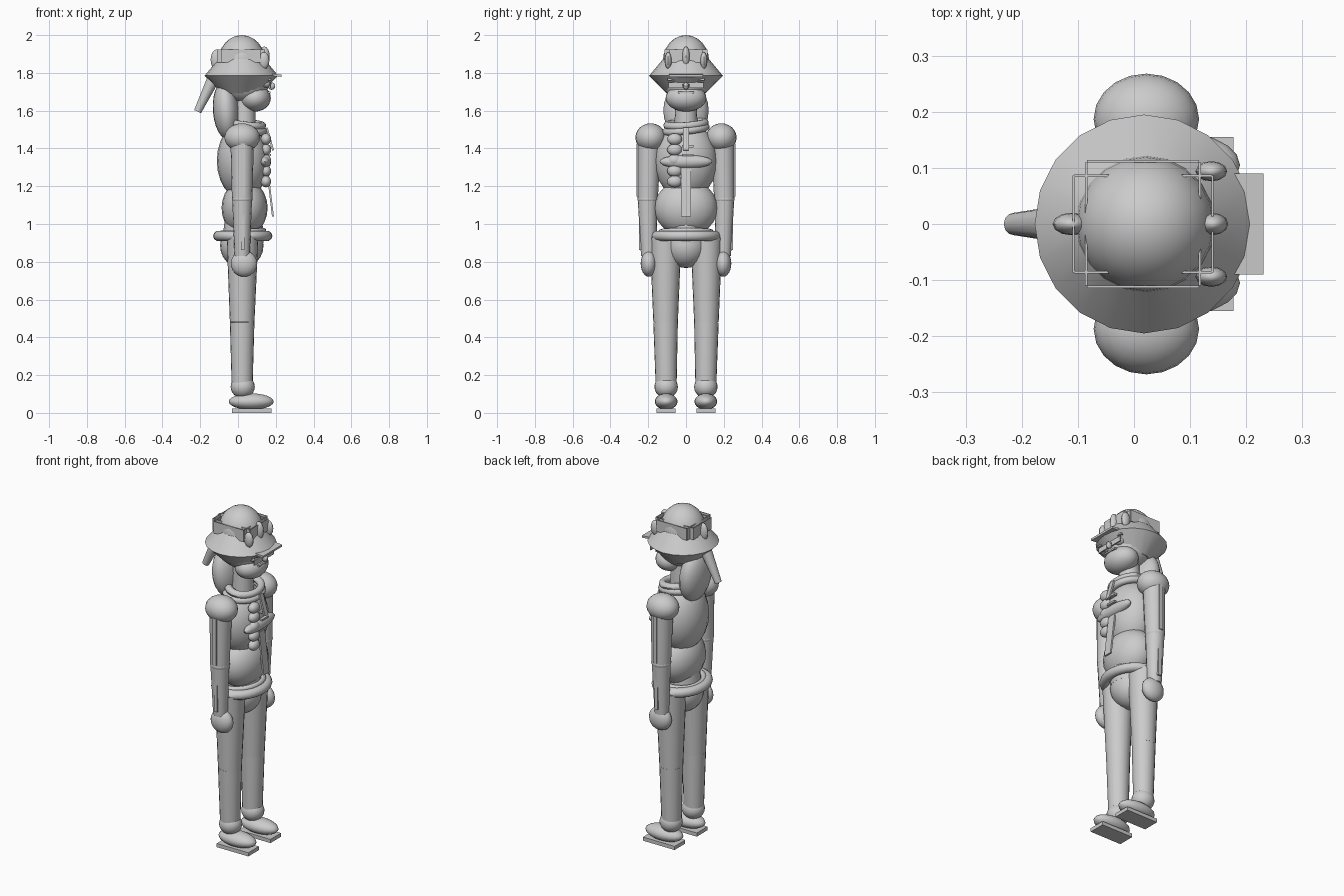
import bpy, math
from mathutils import Vector

grey = bpy.data.materials.new("light grey")
grey.diffuse_color = (0.6, 0.6, 0.6, 1)


def finish(name):
    o = bpy.context.object
    o.name = name
    o.data.materials.clear()
    o.data.materials.append(grey)
    bpy.ops.object.transform_apply(location=False, rotation=True, scale=True)
    bpy.ops.object.shade_smooth_by_angle(angle=math.radians(40))
    return o


def ball(name, loc, half, rot=(0, 0, 0), seg=20, rings=12):
    bpy.ops.mesh.primitive_uv_sphere_add(segments=seg, ring_count=rings, location=loc, rotation=rot)
    bpy.context.object.scale = half
    return finish(name)


def box(name, loc, size, rot=(0, 0, 0)):
    bpy.ops.mesh.primitive_cube_add(size=1, location=loc, rotation=rot)
    bpy.context.object.scale = size
    return finish(name)


def tube(name, a, b, r1, r2, seg=16):
    a, b = Vector(a), Vector(b)
    d = b - a
    bpy.ops.mesh.primitive_cone_add(vertices=seg, radius1=r1, radius2=r2, depth=d.length,
                                    location=(a + b) / 2,
                                    rotation=d.to_track_quat('Z', 'Y').to_euler())
    return finish(name)


def ring(name, loc, R, r, scale=(1, 1, 1), rot=(0, 0, 0)):
    bpy.ops.mesh.primitive_torus_add(major_segments=28, minor_segments=10, major_radius=R,
                                     minor_radius=r, location=loc, rotation=rot)
    bpy.context.object.scale = scale
    return finish(name)


def plate(name, a, b, y, width, thick):
    """Leaning strip from point a to b, both (x, z)."""
    ang = math.atan2(b[0] - a[0], b[1] - a[1])
    length = math.hypot(b[0] - a[0], b[1] - a[1])
    return box(name, ((a[0] + b[0]) / 2, y, (a[1] + b[1]) / 2), (thick, width, length), (0, ang, 0))


# hat: dome, flared brim, front visor
ball("hat_dome", (0.02, 0, 1.86), (0.125, 0.123, 0.14))
tube("brim_upper", (0.018, 0, 1.785), (0.018, 0, 1.875), 0.195, 0.12, 20)
tube("brim_lower", (0.018, 0, 1.69), (0.018, 0, 1.785), 0.10, 0.195, 20)
box("visor", (0.195, 0, 1.788), (0.07, 0.18, 0.012), (0, 0.08, 0))

# square hat band made of thin upright panels
for s in (-1, 1):
    box("band_panel_x", (0.016 + s * 0.124, 0, 1.89), (0.004, 0.172, 0.07))
    box("band_panel_y", (0.016, s * 0.112, 1.89), (0.2, 0.004, 0.07))
    box("band_edge_y", (0.016, s * 0.086, 1.89), (0.246, 0.004, 0.07))
    box("band_edge_x", (0.016 + s * 0.101, 0, 1.89), (0.004, 0.22, 0.07))

# tufts on the hat, hanging tail and back hair
ball("front_tuft", (0.14, 0, 1.885), (0.028, 0.02, 0.055), seg=12, rings=8)
ball("back_tuft", (-0.112, 0, 1.87), (0.033, 0.02, 0.055), seg=12, rings=8)
for s in (-1, 1):
    ball("side_tuft", (0.138, s * 0.094, 1.865), (0.028, 0.018, 0.045), seg=12, rings=8)
tube("hat_tail", (-0.125, 0, 1.78), (-0.214, 0, 1.595), 0.034, 0.02, 12)
ball("back_hair", (-0.063, 0, 1.60), (0.07, 0.12, 0.155), (0, -0.08, 0))

# head and face
ball("head", (0.035, 0, 1.75), (0.13, 0.12, 0.11))
ball("jaw", (0.09, 0, 1.667), (0.084, 0.108, 0.072))
ball("nose", (0.178, 0, 1.73), (0.02, 0.014, 0.02), seg=10, rings=6)
box("mouth", (0.165, 0, 1.696), (0.016, 0.085, 0.009))
for s in (-1, 1):
    ball("eye", (0.145, s * 0.05, 1.742), (0.028, 0.032, 0.02), seg=12, rings=8)
    box("brow", (0.165, s * 0.06, 1.765), (0.02, 0.075, 0.009))
    box("lens", (0.172, s * 0.055, 1.735), (0.007, 0.075, 0.03))
box("lens_bridge", (0.175, 0, 1.742), (0.007, 0.05, 0.009))

# neck and collar
tube("neck", (0.03, 0, 1.45), (0.035, 0, 1.66), 0.065, 0.055)
ring("collar", (0.045, 0, 1.53), 0.085, 0.02, (1, 1.15, 1), (0.08, 0.12, 0))
ring("lower_collar", (0.04, 0, 1.502), 0.095, 0.02, (1, 1.1, 1), (0.12, 0.1, 0))

# torso
ball("chest", (0.025, 0, 1.335), (0.137, 0.167, 0.205))
ball("belly", (0.035, 0, 1.085), (0.122, 0.168, 0.15))
ball("hips", (0.02, 0, 0.885), (0.115, 0.115, 0.118))
tube("waist", (0.025, 0, 0.9), (0.03, 0, 1.02), 0.11, 0.1)
ring("belt", (0.025, 0, 0.937), 0.13, 0.027, (1, 1.18, 1))
ring("belt_trim", (0.025, 0, 0.958), 0.11, 0.015, (1, 1.18, 1), (0, -0.06, 0))

# chest decoration
for i in range(5):
    ball("braid_knot", (0.148, -0.06, 1.225 + i * 0.056), (0.028, 0.04, 0.031), seg=14, rings=8)
ball("chest_pad", (0.142, 0, 1.33), (0.034, 0.14, 0.036))
plate("chest_strip", (0.155, 1.29), (0.185, 1.04), 0, 0.052, 0.01)
plate("collar_strip", (0.152, 1.51), (0.186, 1.39), 0, 0.03, 0.01)
box("clasp", (0.165, 0.01, 1.412), (0.02, 0.06, 0.014))
box("lower_clasp", (0.165, 0.01, 1.365), (0.02, 0.06, 0.01))

for s, side in ((-1, "right"), (1, "left")):
    # arms with raised outer strips
    ball(side + "_shoulder", (0.022, s * 0.187, 1.458), (0.094, 0.081, 0.075))
    tube(side + "_upper_arm", (0.022, s * 0.203, 1.13), (0.022, s * 0.195, 1.44), 0.054, 0.062)
    tube(side + "_forearm", (0.022, s * 0.198, 0.83), (0.022, s * 0.203, 1.14), 0.04, 0.053)
    ball(side + "_elbow", (0.022, s * 0.203, 1.132), (0.055, 0.055, 0.03))
    box(side + "_sleeve_strip", (0.025, s * 0.255, 1.285), (0.024, 0.012, 0.28))
    box(side + "_cuff_strip", (0.025, s * 0.243, 0.98), (0.02, 0.012, 0.235))
    ball(side + "_hand", (0.032, s * 0.197, 0.79), (0.07, 0.043, 0.069))
    # legs and shoes
    tube(side + "_thigh", (0.022, s * 0.108, 0.48), (0.024, s * 0.108, 0.93), 0.065, 0.084, 20)
    tube(side + "_shin", (0.022, s * 0.105, 0.13), (0.022, s * 0.108, 0.48), 0.055, 0.065, 20)
    ball(side + "_ankle", (0.025, s * 0.105, 0.138), (0.064, 0.062, 0.06))
    ball(side + "_shoe", (0.07, s * 0.105, 0.06), (0.119, 0.06, 0.043))
    box(side + "_sole", (0.072, s * 0.105, 0.011), (0.21, 0.1, 0.022))
